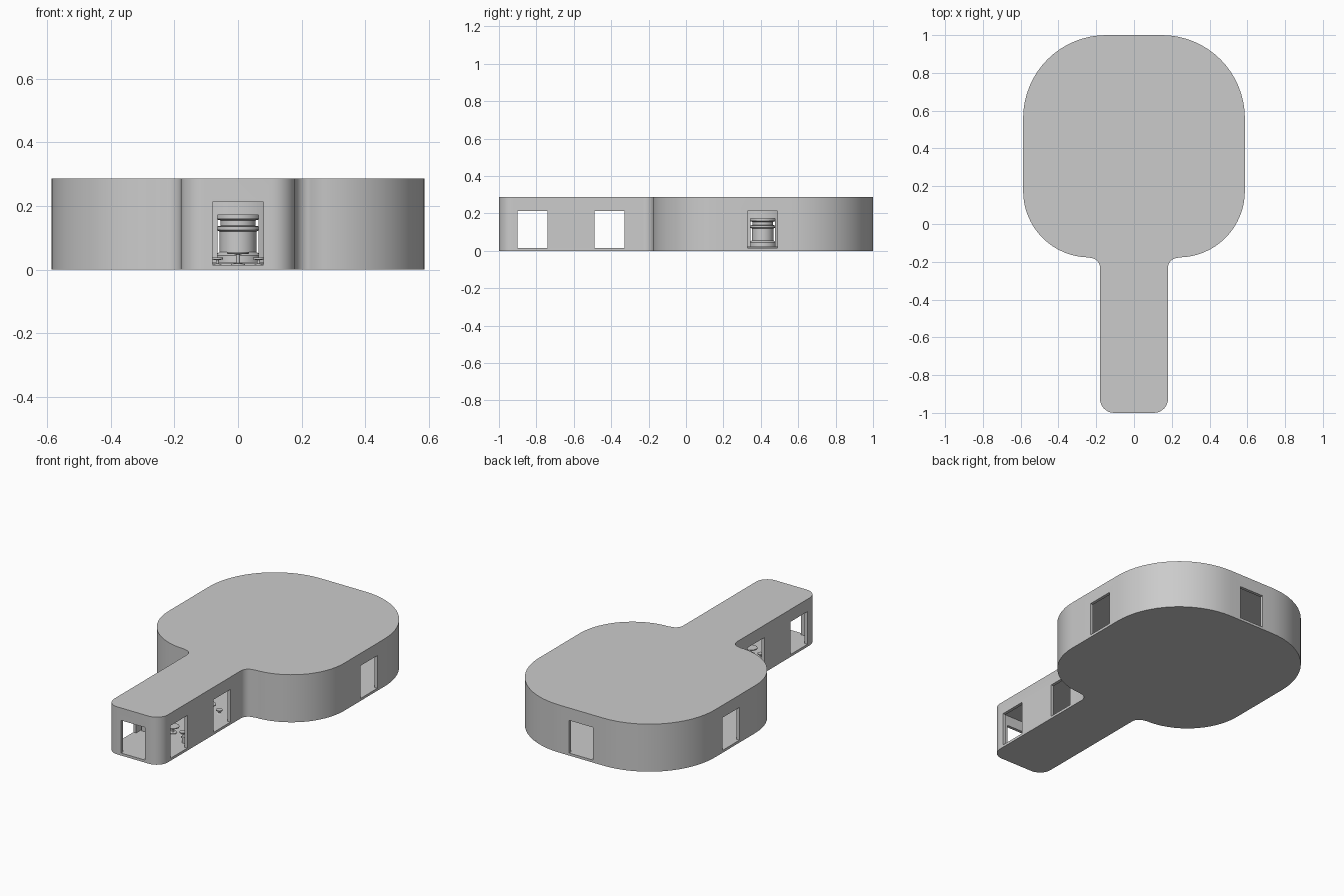
import bpy, bmesh, math
from mathutils import Vector

if "Cube" in bpy.data.objects:
    bpy.data.objects.remove(bpy.data.objects["Cube"])

grey = bpy.data.materials.new("plain_grey")
grey.diffuse_color = (0.6, 0.6, 0.6, 1)
grey.use_nodes = True
grey.node_tree.nodes["Principled BSDF"].inputs["Base Color"].default_value = grey.diffuse_color


def make(name, bm):
    bmesh.ops.recalc_face_normals(bm, faces=bm.faces)
    me = bpy.data.meshes.new(name)
    bm.to_mesh(me)
    bm.free()
    me.materials.append(grey)
    ob = bpy.data.objects.new(name, me)
    bpy.context.collection.objects.link(ob)
    return ob


def arc(cx, cy, r, a0, a1, n=16):
    for i in range(n + 1):
        a = math.radians(a0 + (a1 - a0) * i / n)
        yield (cx + r * math.cos(a), cy + r * math.sin(a))


def outline(d=0.0):
    """Paddle shaped plan, moved inward by d."""
    half = [*arc(0.105, -0.925, 0.075 - d, -90, 0, 8),   # corridor end
            *arc(0.23, -0.23, 0.05 + d, 180, 90, 8),     # inner fillet
            *arc(0.235, 0.175, 0.352 - d, -90, 0),       # hall front corner
            *arc(0.147, 0.56, 0.44 - d, 0, 90)]          # hall back corner
    return half + [(-x, y) for x, y in reversed(half)]


def prism(name, pts, z0, z1):
    bm = bmesh.new()
    low = [bm.verts.new((x, y, z0)) for x, y in pts]
    high = [bm.verts.new((x, y, z1)) for x, y in pts]
    bm.faces.new(low)
    bm.faces.new(high)
    for i in range(len(pts)):
        j = (i + 1) % len(pts)
        bm.faces.new((low[i], low[j], high[j], high[i]))
    return make(name, bm)


def box(name, c, s):
    bm = bmesh.new()
    bmesh.ops.create_cube(bm, size=1)
    for v in bm.verts:
        v.co = Vector([v.co[i] * s[i] + c[i] for i in range(3)])
    return make(name, bm)


def lathe(name, x, y, profile, closed=False, n=48):
    """Turn an (r, z) profile about a vertical axis; open ends get caps."""
    bm = bmesh.new()
    rings = [[bm.verts.new((x + r * math.cos(k * math.tau / n),
                            y + r * math.sin(k * math.tau / n), z))
              for k in range(n)] for r, z in profile]
    pairs = list(zip(rings, rings[1:]))
    if closed:
        pairs.append((rings[-1], rings[0]))
    else:
        bm.faces.new(rings[0])
        bm.faces.new(rings[-1])
    for a, b in pairs:
        for k in range(n):
            m = (k + 1) % n
            bm.faces.new((a[k], a[m], b[m], b[k]))
    return make(name, bm)


def cut(ob, cutters):
    bpy.context.view_layer.objects.active = ob
    for c in cutters:
        m = ob.modifiers.new("opening", 'BOOLEAN')
        m.operation, m.solver, m.object = 'DIFFERENCE', 'EXACT', c
        bpy.ops.object.modifier_apply(modifier=m.name)
    for c in cutters:
        bpy.data.objects.remove(c)


HALL_Y = 0.41
FLOOR = 0.015

# Building shell with rooms and doorways
prism("base_plate", outline(), 0, 0.006)
shell = prism("building_shell", outline(), 0.006, 0.287)
zc, zh = (FLOOR + 0.212) / 2, 0.212 - FLOOR
doors = [box("door_cutter", (0, y, zc), (1.4, 0.16, zh)) for y in (-0.82, -0.41, HALL_Y)]
doors.append(box("door_cutter", (0, 0, zc), (0.16, 2.2, zh)))
cut(shell, [prism("room_cutter", outline(0.018), FLOOR, 0.272)] + doors)

# Round inner room with four openings
drum = lathe("inner_room_wall", 0, HALL_Y,
             [(0.2, FLOOR), (0.2, 0.271), (0.185, 0.271), (0.185, FLOOR)], True, 64)
cut(drum, [box("arch_cutter", (0, HALL_Y, 0.097), s)
           for s in ((0.6, 0.13, 0.15), (0.13, 0.6, 0.15))])
lathe("round_step", 0, HALL_Y, [(0.235, FLOOR), (0.235, 0.02), (0.215, 0.02), (0.215, 0.024)], n=64)

# Banded column in the middle of the hall
lathe("centre_column", 0, HALL_Y,
      [(0.075, 0.024), (0.075, 0.045), (0.058, 0.055), (0.058, 0.12), (0.07, 0.125),
       (0.07, 0.135), (0.055, 0.138), (0.055, 0.155), (0.075, 0.16), (0.075, 0.271)])

# Low tables and stools along the corridor
for y in (-0.62, -0.27):
    lathe("low_table", 0, y, [(0.022, FLOOR), (0.022, 0.019), (0.006, 0.021),
                              (0.006, 0.048), (0.035, 0.05), (0.035, 0.055)], n=24)
    for sx in (-1, 1):
        lathe("stool", sx * 0.065, y, [(0.014, FLOOR), (0.005, 0.019), (0.005, 0.03),
                                       (0.018, 0.032), (0.018, 0.038)], n=20)
# Wall benches between the side doors
for sx in (-1, 1):
    box("bench_seat", (sx * 0.135, -0.615, 0.05), (0.045, 0.18, 0.01))
    for y in (-0.695, -0.535):
        box("bench_leg", (sx * 0.135, y, 0.03), (0.04, 0.01, 0.03))

# Smooth curved walls, keep hard corners
for ob in bpy.context.scene.objects:
    ob.select_set(True)
bpy.context.view_layer.objects.active = shell
bpy.ops.object.shade_smooth_by_angle(angle=math.radians(30))
